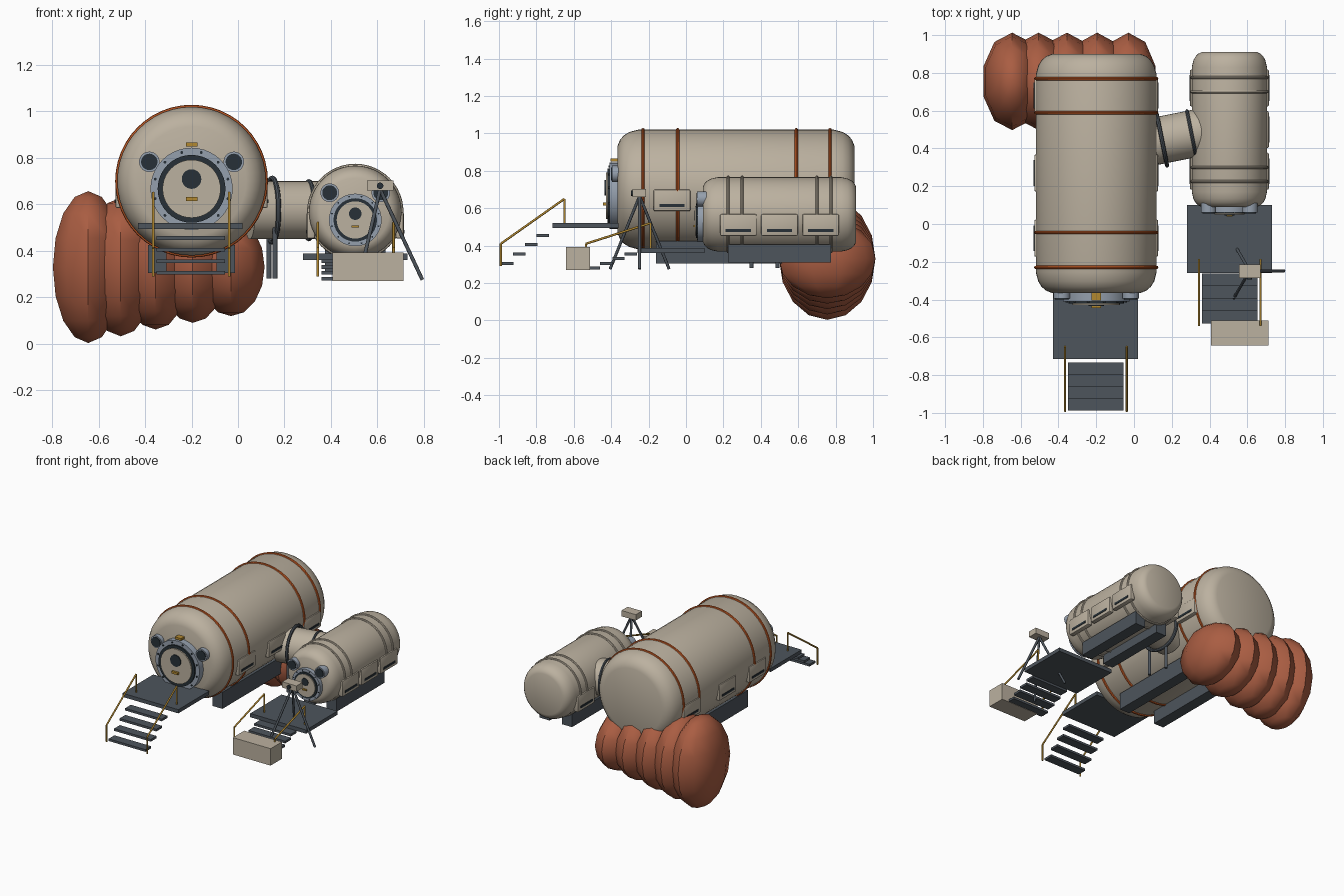
import bpy, bmesh, math
from mathutils import Vector, Matrix

cube = bpy.data.objects.get("Cube")
if cube:
    bpy.data.objects.remove(cube, do_unlink=True)


def material(name, rgb):
    m = bpy.data.materials.new(name)
    m.use_nodes = True
    m.diffuse_color = (*rgb, 1)
    m.node_tree.nodes["Principled BSDF"].inputs["Base Color"].default_value = (*rgb, 1)
    return m


CREAM = material("cream shell", (0.50, 0.44, 0.35))
SLATE = material("slate metal", (0.075, 0.09, 0.107))
RUST = material("rust fabric", (0.40, 0.11, 0.055))
ORANGE = material("orange band", (0.58, 0.11, 0.02))
GOLD = material("gold trim", (0.45, 0.25, 0.03))
STEEL = material("pale steel", (0.30, 0.35, 0.42))
DARK = material("dark glass", (0.02, 0.03, 0.038))

made = []
Y = Vector((0, 1, 0))


def finish(bm, name, mat):
    bmesh.ops.recalc_face_normals(bm, faces=bm.faces)
    me = bpy.data.meshes.new(name)
    bm.to_mesh(me)
    bm.free()
    me.materials.append(mat)
    ob = bpy.data.objects.new(name, me)
    bpy.context.collection.objects.link(ob)
    made.append(ob)
    return ob


def box(name, mat, lo, hi, bevel=0):
    """Box between two opposite corners."""
    lo, hi = Vector(lo), Vector(hi)
    bm = bmesh.new()
    bmesh.ops.create_cube(bm, size=1, matrix=Matrix.Translation((lo + hi) / 2)
                          @ Matrix.Diagonal((*(hi - lo), 1)))
    if bevel:
        bmesh.ops.bevel(bm, geom=bm.edges[:], offset=bevel, segments=2,
                        profile=0.5, affect="EDGES")
    return finish(bm, name, mat)


def rods(name, mat, points, r, sides=10):
    """Straight round rods joined through the points."""
    bm = bmesh.new()
    for a, b in zip(points, points[1:]):
        a, b = Vector(a), Vector(b)
        turn = (b - a).to_track_quat("Z", "Y").to_matrix().to_4x4()
        bmesh.ops.create_cone(bm, cap_ends=True, segments=sides, radius1=r, radius2=r,
                              depth=(b - a).length,
                              matrix=Matrix.Translation((a + b) / 2) @ turn)
    return finish(bm, name, mat)


def disc(name, mat, x, z, r, front, back):
    return rods(name, mat, [(x, front, z), (x, back, z)], r, 40)


def lathe(name, mat, profile, centre, axis=Y, closed=False):
    """Spin (radius, along) points about an axis."""
    bm = bmesh.new()
    vs = [bm.verts.new((r, 0, t)) for r, t in profile]
    pairs = list(zip(vs, vs[1:])) + ([(vs[-1], vs[0])] if closed else [])
    es = [bm.edges.new(p) for p in pairs]
    bmesh.ops.spin(bm, geom=vs + es, cent=(0, 0, 0), axis=(0, 0, 1),
                   angle=math.tau, steps=48)
    bmesh.ops.remove_doubles(bm, verts=bm.verts, dist=0.0002)
    turn = axis.to_track_quat("Z", "Y").to_matrix().to_4x4()
    bm.transform(Matrix.Translation(centre) @ turn)
    return finish(bm, name, mat)


def hoop(name, mat, centre, r, thick, axis=Y):
    ring = [(r + thick * math.cos(k * math.tau / 8), thick * math.sin(k * math.tau / 8))
            for k in range(8)]
    return lathe(name, mat, ring, centre, axis, closed=True)


def module(name, x, z, r, y0, y1, corner):
    """Pressure vessel with rounded ends."""
    shape = [(0.735, 0), (0.83, 0.11), (0.905, 0.3), (0.96, 0.56), (1, 1)]
    half = [(r * a, corner * b) for a, b in shape]
    length = y1 - y0
    prof = [(0, 0)] + half + [(a, length - b) for a, b in reversed(half)] + [(0, length)]
    lathe(name, CREAM, prof, (x, y0, z))


def hatch(name, x, z, s, y):
    """Round door with flange, seal, bolts, window and handle."""
    disc(name + "_flange", STEEL, x, z, 0.177 * s, y - 0.045 * s, y + 0.03)
    disc(name + "_seal", DARK, x, z, 0.146 * s, y - 0.055 * s, y)
    disc(name + "_door", CREAM, x, z, 0.125 * s, y - 0.064 * s, y)
    disc(name + "_window", DARK, x, z + 0.042 * s, 0.042 * s, y - 0.07 * s, y)
    box(name + "_handle", GOLD, (x - 0.025 * s, y - 0.08 * s, z - 0.052 * s),
        (x + 0.025 * s, y - 0.06 * s, z - 0.036 * s))
    for k in range(12):
        a = math.tau * (k + 0.5) / 12
        disc(f"{name}_bolt_{k}", DARK, x + 0.162 * s * math.cos(a),
             z + 0.162 * s * math.sin(a), 0.006 * s, y - 0.05 * s, y)


def porthole(name, x, z, r, y):
    disc(name + "_rim", STEEL, x, z, r, y - 0.03, y + 0.02)
    disc(name + "_glass", DARK, x, z, r * 0.8, y - 0.035, y)


def side_panel(name, face, side, y, z):
    """Rounded equipment cover with a dark vent; face is the outer x."""
    inner = face - side * 0.035
    box(name, CREAM, (min(face, inner), y - 0.098, z - 0.058),
        (max(face, inner), y + 0.098, z + 0.058), 0.008)
    box(name + "_vent", DARK, (face - 0.003, y - 0.068, z - 0.036),
        (face + 0.003, y + 0.068, z - 0.02))


def stairway(name, x0, x1, y0, y1, top, step_x, first_y, first_z, dy, dz):
    """Landing deck with four floating treads below it."""
    box(name + "_deck", SLATE, (x0, y0, top - 0.027), (x1, y1, top))
    for k in range(4):
        y, z = first_y - k * dy, first_z - k * dz
        box(f"{name}_tread_{k}", SLATE, (step_x[0], y - 0.033, z - 0.008),
            (step_x[1], y + 0.033, z + 0.008))


# Main module
module("main_module", -0.2, 0.70, 0.32, -0.365, 0.9, 0.11)
for i, y in enumerate((-0.23, -0.045, 0.59, 0.77)):
    hoop(f"main_band_{i}", ORANGE, (-0.2, y, 0.70), 0.32, 0.009)
hatch("main_hatch", -0.2, 0.667, 1, -0.365)
box("main_lamp", GOLD, (-0.225, -0.405, 0.85), (-0.175, -0.36, 0.866))
for side in (-1, 1):
    porthole(f"main_porthole_{side}", -0.2 + side * 0.182, 0.783, 0.044, -0.365)
    for i, y in enumerate((-0.075, 0.27, 0.68)):
        side_panel(f"main_panel_{side}_{i}", -0.2 + side * 0.328, side, y, 0.642)
    x = -0.2 + side * 0.147
    box(f"main_skid_{side}", SLATE, (x - 0.04, -0.16, 0.305), (x + 0.04, 0.69, 0.425))

# Side module
module("side_module", 0.505, 0.567, 0.199, 0.09, 0.91, 0.08)
for i, y in enumerate((0.225, 0.30, 0.70, 0.775)):
    hoop(f"side_band_{i}", CREAM, (0.505, y, 0.567), 0.2, 0.008)
hatch("side_hatch", 0.505, 0.533, 0.64, 0.09)
for side in (-1, 1):
    porthole(f"side_porthole_{side}", 0.505 + side * 0.11, 0.65, 0.04, 0.09)
    for i, y in enumerate((0.28, 0.5, 0.72)):
        if side > 0 or i != 1:
            side_panel(f"side_panel_{side}_{i}", 0.505 + side * 0.209, side, y, 0.51)
    x = 0.505 + side * 0.09
    box(f"side_skid_{side}", SLATE, (x - 0.04, 0.225, 0.31), (x + 0.04, 0.775, 0.405))

# Connecting tunnel
along = Vector((1, 0.2, 0)).normalized()
start = Vector((0.148, 0.445, 0.575))
rods("tunnel", CREAM, [start - along * 0.1, start + along * 0.24], 0.125, 40)
hoop("tunnel_ring_main", SLATE, start, 0.138, 0.011, along)
hoop("tunnel_ring_side", SLATE, start + along * 0.16, 0.125, 0.009, along)
for i, (x, y) in enumerate(((0.16, 0.35), (0.133, 0.49))):
    rods(f"tunnel_post_{i}", SLATE, [(x, y, 0.28), (x, y, 0.5)], 0.011)

# Inflated annex: overlapping lobes that shrink in height
for i, x in enumerate((-0.645, -0.505, -0.355, -0.195, -0.03)):
    bm = bmesh.new()
    bmesh.ops.create_uvsphere(bm, u_segments=10, v_segments=8, radius=1)
    bm.transform(Matrix.Translation((x, 0.755, 0.33))
                 @ Matrix.Diagonal((0.16 - i * 0.002, 0.258, 0.327 - i * 0.029, 1)))
    finish(bm, f"annex_lobe_{i}", RUST)

# Decks, treads and handrails
stairway("main_stair", -0.43, 0.02, -0.715, -0.36, 0.52, (-0.35, -0.055),
         -0.765, 0.455, 0.063, 0.05)
stairway("side_stair", 0.28, 0.73, -0.26, 0.1, 0.388, (0.36, 0.655),
         -0.295, 0.355, 0.066, 0.025)
for x in (-0.365, -0.038):
    rods(f"main_rail_{x}", GOLD, [(x, -0.65, 0.51), (x, -0.65, 0.65),
                                  (x, -0.99, 0.41), (x, -0.99, 0.29)], 0.006)
for x in (0.344, 0.67):
    rods(f"side_rail_{x}", GOLD, [(x, -0.19, 0.38), (x, -0.19, 0.52),
                                  (x, -0.535, 0.41), (x, -0.535, 0.29)], 0.006)

# Supply crate
box("crate", CREAM, (0.408, -0.642, 0.27), (0.712, -0.512, 0.393))

# Survey instrument on a tripod
box("instrument_body", CREAM, (0.555, -0.285, 0.66), (0.67, -0.215, 0.702))
disc("instrument_lens", DARK, 0.612, 0.68, 0.014, -0.295, -0.26)
for k in range(3):
    a = math.tau * k / 3
    foot = (0.612 + 0.182 * math.cos(a), -0.248 + 0.182 * math.sin(a), 0.275)
    rods(f"tripod_leg_{k}", SLATE, [(0.612, -0.248, 0.665), foot], 0.008)

# Shading: smooth curves with crisp rims
bpy.ops.object.select_all(action="DESELECT")
for ob in made:
    ob.select_set(True)
bpy.context.view_layer.objects.active = made[0]
bpy.ops.object.shade_smooth_by_angle(angle=math.radians(40))
